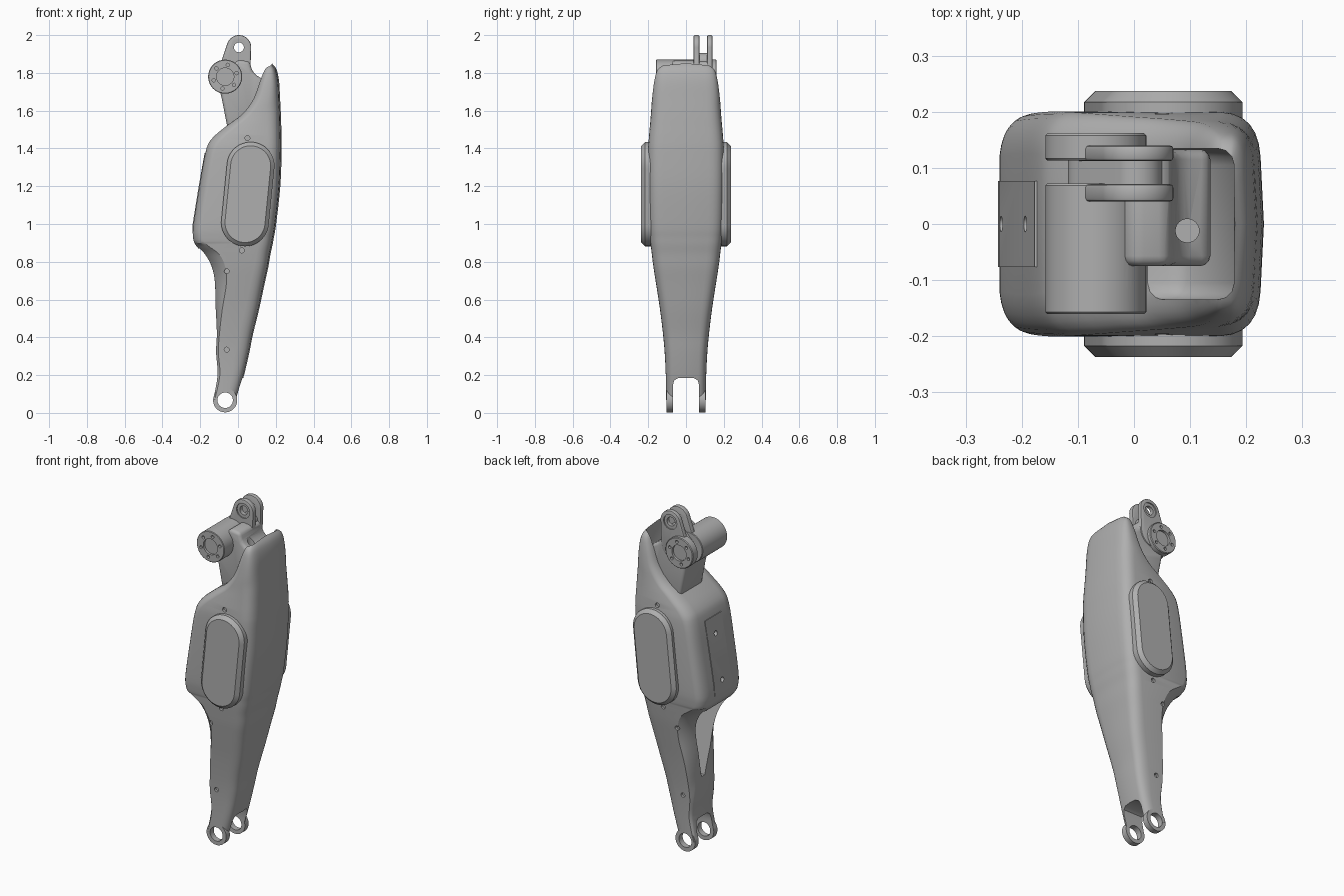
import bpy, bmesh, math
from mathutils import Vector
from mathutils.geometry import convex_hull_2d

if "Cube" in bpy.data.objects:
    bpy.data.objects.remove(bpy.data.objects["Cube"])

grey = bpy.data.materials.new("machined_grey")
grey.use_nodes = True
grey.diffuse_color = (0.43, 0.43, 0.43, 1)
grey.node_tree.nodes["Principled BSDF"].inputs["Base Color"].default_value = grey.diffuse_color


def activate(ob):
    bpy.ops.object.select_all(action="DESELECT")
    ob.select_set(True)
    bpy.context.view_layer.objects.active = ob


def make(name, rings):
    """Skin a stack of equal-length rings and cap both ends."""
    bm = bmesh.new()
    loops = [[bm.verts.new(p) for p in ring] for ring in rings]
    n = len(loops[0])
    for a, b in zip(loops, loops[1:]):
        for i in range(n):
            j = (i + 1) % n
            bm.faces.new((a[i], a[j], b[j], b[i]))
    bm.faces.new(loops[0][::-1])
    bm.faces.new(loops[-1])
    bmesh.ops.recalc_face_normals(bm, faces=bm.faces)
    mesh = bpy.data.meshes.new(name)
    bm.to_mesh(mesh)
    bm.free()
    mesh.materials.append(grey)
    ob = bpy.data.objects.new(name, mesh)
    bpy.context.collection.objects.link(ob)
    return ob


def apply(ob, kind, **settings):
    mod = ob.modifiers.new(kind.lower(), kind)
    for key, value in settings.items():
        setattr(mod, key, value)
    activate(ob)
    bpy.ops.object.modifier_apply(modifier=mod.name)


def prism(name, outline, y0, y1, bevel=0, segments=1):
    ob = make(name, [[(x, y, z) for x, z in outline] for y in (y0, y1)])
    if bevel:
        apply(ob, "BEVEL", width=bevel, segments=segments,
              limit_method="ANGLE", angle_limit=math.radians(30))
    return ob


def circle(x, z, r, n=48):
    return [(x + r * math.cos(math.tau * i / n), z + r * math.sin(math.tau * i / n))
            for i in range(n)]


def hull(*discs):
    pts = [Vector(p) for d in discs for p in circle(*d)]
    return [tuple(pts[i]) for i in convex_hull_2d(pts)]


def boolean(ob, other, operation="DIFFERENCE", keep=False):
    apply(ob, "BOOLEAN", operation=operation, solver="EXACT", object=other)
    if not keep:
        bpy.data.objects.remove(other)


def drill(ob, x, z, r, y0, y1, n=24):
    boolean(ob, prism("drill", circle(x, z, r, n), y0, y1))


def smooth(ob):
    activate(ob)
    bpy.ops.object.shade_smooth_by_angle(angle=math.radians(32))


# Main shell stations: height, rear x, front x, half width, rear corner cut x and y
stations = [
    (.067, -.132, -.005, .105, .008, .008), (.2, -.108, .032, .107, .012, .015),
    (.32, -.116, .06, .113, .012, .025), (.42, -.112, .08, .122, .014, .06),
    (.55, -.118, .112, .138, .035, .085), (.68, -.127, .14, .158, .065, .09),
    (.77, -.147, .16, .172, .08, .085), (.84, -.185, .172, .181, .085, .075),
    (.89, -.225, .183, .187, .06, .065), (.93, -.238, .19, .191, .05, .07),
    (1.0, -.236, .202, .196, .05, .075), (1.2, -.204, .224, .2, .05, .075),
    (1.38, -.172, .231, .2, .05, .075), (1.45, -.14, .231, .197, .06, .075),
    (1.52, -.06, .229, .191, .06, .07), (1.58, .02, .227, .186, .05, .06),
    (1.66, .08, .223, .18, .04, .05), (1.76, .115, .217, .167, .03, .05),
    (1.82, .137, .203, .148, .02, .05), (1.85, .158, .18, .1, .005, .04)]


def spline(rows, steps):
    out = []
    for i in range(len(rows) - 1):
        quad = [Vector(rows[min(max(i + k, 0), len(rows) - 1)]) for k in (-1, 0, 1, 2)]
        a, b, c, d = quad
        for s in range(steps):
            t = s / steps
            out.append((b * 2 + (c - a) * t + (a * 2 - b * 5 + c * 4 - d) * t ** 2
                        + (b * 3 - a - c * 3 + d) * t ** 3) / 2)
    return out + [Vector(rows[-1])]


def corner(p, q, r, n=6):
    """Soft corner running from p to r, pulled towards q."""
    p, q, r = map(Vector, (p, q, r))
    return [p * (1 - t) ** 2 + q * 2 * t * (1 - t) + r * t * t
            for t in (i / n for i in range(n + 1))]


def section(row):
    z, xl, xr, w, cx, cy = row
    rx = min(.075, .45 * (xr - xl))
    ry = w * .4
    mid = Vector((xl + cx * .5, w - cy * .5))
    pull = mid.lerp(Vector((xl, w)), .75 if z > .9 else .25)
    half = corner((xr - .006, w - ry), (xr - .01, w - .004), (xr - rx, w))
    half += corner((xl + cx, w), pull, (xl, w - cy))
    ring = [(xr, 0)] + [tuple(p) for p in half]
    ring += [(x, -y) for x, y in ring[:0:-1]]
    return [(x, y, z) for x, y in ring]


shell = make("main_shell", [section(r) for r in spline(stations, 4)])

# Lower clevis: round end, fork gap and pin hole
boolean(shell, prism("lug", circle(-.068, .067, .064), -.104, .104), "UNION")
gap = make("gap", [[(x, y, z) for y, z in
                    [(-.07, -.1), (-.07, .145), (-.062, .172), (-.04, .185),
                     (.04, .185), (.062, .172), (.07, .145), (.07, -.1)]]
                   for x in (-.4, .4)])
boolean(shell, gap)
drill(shell, -.068, .067, .041, -.3, .3, 40)

# Rear opening, widening upwards into the hollow body
opening = prism("opening", [(-.4, .42), (-.01, .42), (.1, .87), (.07, 1.0),
                            (-.15, 1.0), (-.18, .87), (-.4, .87)], -1, 1)
for v in opening.data.vertices:
    v.co.y *= min(.13, .015 + .25 * (v.co.z - .42))
boolean(shell, opening)

# Scoop that receives the upper bracket
boolean(shell, prism("scoop", [(-.2, 1.6), (.09, 1.58), (.14, 1.66), (.178, 1.82),
                               (.185, 2.1), (-.2, 2.1)], -.135, .135, .03, 3))

# Rear cover panel with two screw holes
panel = prism("rear_panel", [(-.242, .95), (-.24, 1.0), (-.208, 1.2), (-.177, 1.375),
                             (-.15, 1.375), (-.18, 1.2), (-.21, 1.0), (-.21, .95)],
              -.077, .077)
for x, z in ((-.235, 1.02), (-.192, 1.28)):
    hole = make("hole", [[(x + dx, a, z + b) for a, b in circle(0, 0, .014, 20)]
                         for dx in (-.1, .02)])
    boolean(panel, hole, keep=True)
    boolean(shell, hole)

# Side screw holes on both faces
for x, z, w in ((.05, 1.455, .197), (.02, .86, .183), (-.06, .75, .165), (-.06, .335, .114)):
    for side in (-1, 1):
        drill(shell, x, z, .013, *sorted((side * (w - .014), side * .3)), 16)

# Long oval side covers
for name, side in (("right_face_cover", -1), ("left_face_cover", 1)):
    ends = sorted((side * .15, side * .237))
    cover = prism(name, hull((.067, 1.308, .126), (.037, 1.008, .126)), *ends, .02)
    smooth(cover)

# Upper bracket: barrel, twin ears, web and stem fused together
hub, eye = (-.068, 1.78), (.005, 1.935)
ear = hull((*eye, .065), (-.02, 1.8, .085))
bracket = prism("upper_bracket", circle(*hub, .09, 64), -.16, .072, .003)
for part in (
        prism("front_ear", ear, .04, .071, .006, 2),
        prism("rear_ear", ear, .112, .14, .006, 2),
        prism("rear_disc", circle(*hub, .09, 64), .113, .162, .004),
        prism("web", hull((*hub, .05), (.005, 1.86, .045)), .05, .13),
        prism("stem", [(-.1, 1.72), (-.085, 1.66), (-.05, 1.48), (.08, 1.5), (.13, 1.62),
                       (.137, 1.765), (.1, 1.785), (.075, 1.81), (.062, 1.86),
                       (0, 1.87), (-.07, 1.8)], -.075, .133, .018, 3)):
    boolean(bracket, part, "UNION")

# Eye holes, recessed hub ends and bolt circles
drill(bracket, *eye, .026, 0, .3, 32)
for y, out in ((-.16, -.3), (.162, .3)):
    inner = y - math.copysign(.014, y)
    drill(bracket, *hub, .046, *sorted((inner, out)), 40)
    for i in range(6):
        a = math.tau * i / 6 + .3
        drill(bracket, hub[0] + .064 * math.cos(a), hub[1] + .064 * math.sin(a),
              .009, *sorted((inner, out)), 12)
for y0, y1 in ((.0, .047), (.133, .2)):
    drill(bracket, *eye, .043, y0, y1, 32)

# Vertical cable hole beside the stem
cable = make("cable", [[(x, y, z) for x, y in circle(.095, -.012, .021, 24)]
                       for z in (1.7, 1.9)])
boolean(bracket, cable)

for ob in (shell, panel, bracket):
    smooth(ob)
